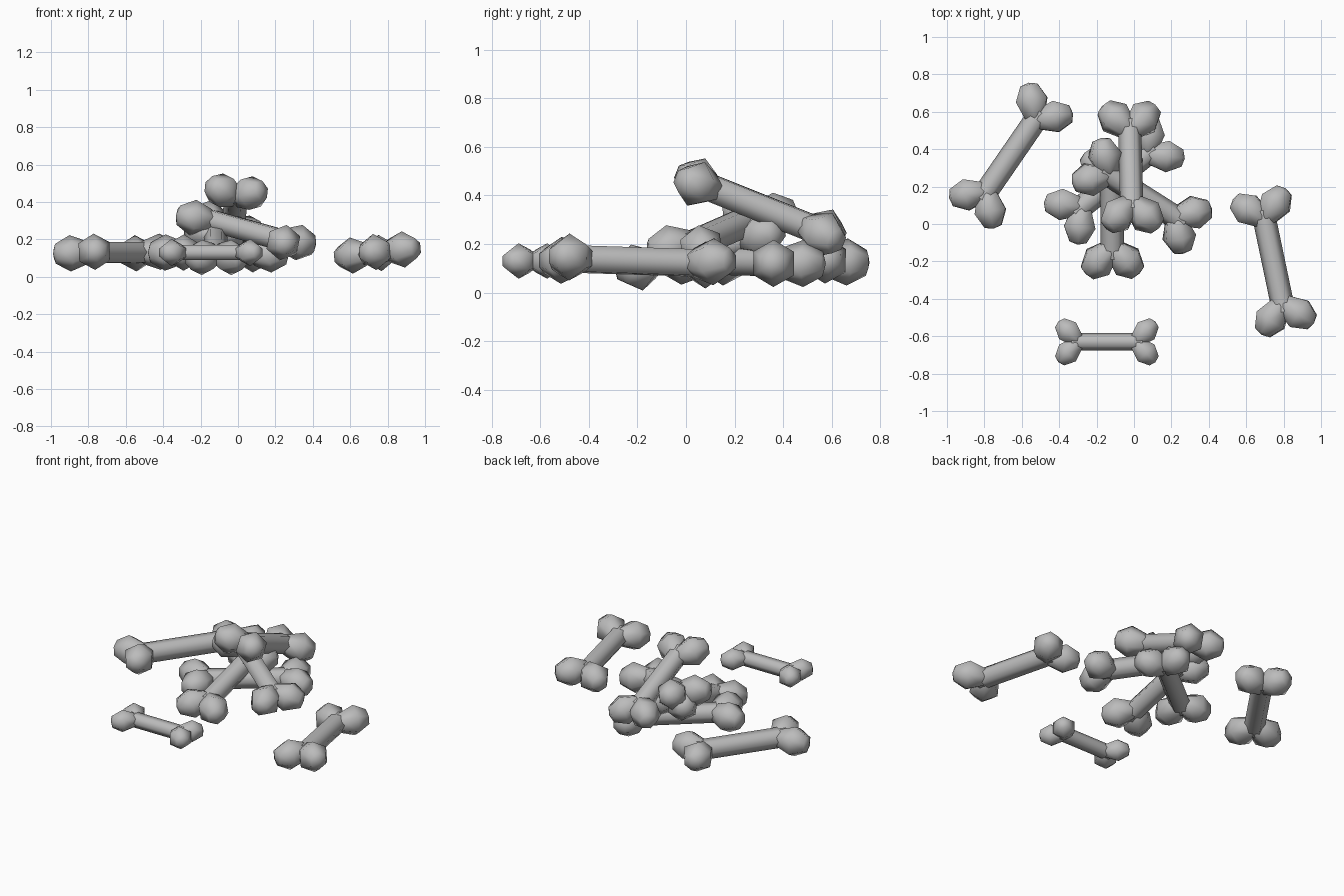
import bpy, bmesh, math
from mathutils import Vector, Matrix

cube = bpy.data.objects.get("Cube")
if cube:
    bpy.data.objects.remove(cube, do_unlink=True)

bone_grey = bpy.data.materials.new("bone_grey")
bone_grey.use_nodes = True
grey = (0.5, 0.5, 0.5, 1)
bone_grey.diffuse_color = grey
bone_grey.node_tree.nodes["Principled BSDF"].inputs["Base Color"].default_value = grey

SIDES = 6
# distance along the axis, radius
KNOB = [(0.0, 0.03), (0.02, 0.047), (0.088, 0.073), (0.148, 0.04), (0.158, 0.0)]
KNOB_REACH = 0.22   # knob middle, from the middle of the bone


def lathe(bm, profile, origin, axis, first):
    """Spin a profile round an axis lying in the flat plane of the bone."""
    across = Vector((first[0], first[1], first[2]))
    other = axis.cross(across)
    rings = []
    for t, r in profile:
        centre = origin + axis * t
        if r == 0:
            rings.append([bm.verts.new(centre)])
            continue
        angles = [math.tau * i / SIDES for i in range(SIDES)]
        rings.append([bm.verts.new(centre + (across * math.cos(a) + other * math.sin(a)) * r)
                      for a in angles])
    for a, b in zip(rings, rings[1:]):
        for i in range(SIDES):
            j = (i + 1) % SIDES
            if len(b) == 1:
                bm.faces.new((a[i], a[j], b[0]))
            else:
                bm.faces.new((a[i], a[j], b[j], b[i]))


def bone(name, start, end, scale=1.33, roll=0):
    start, end = Vector(start), Vector(end)
    half = (end - start).length / 2 / scale
    shift = half - KNOB_REACH
    bm = bmesh.new()
    # Shaft
    reach = half - 0.03
    lathe(bm, [(-reach, 0.047), (reach, 0.047)], Vector(), Vector((1, 0, 0)), (0, 1, 0))
    # Two knobs on each end
    for sx in (-1, 1):
        for sy in (-1, 1):
            axis = Vector((sx, sy, 0)).normalized()
            lathe(bm, KNOB, Vector((sx * (0.148 + shift), -sy * 0.003, 0)), axis, (0, 0, 1))
    bmesh.ops.recalc_face_normals(bm, faces=bm.faces)
    mesh = bpy.data.meshes.new(name)
    bm.to_mesh(mesh)
    bm.free()
    mesh.materials.append(bone_grey)
    obj = bpy.data.objects.new(name, mesh)
    bpy.context.collection.objects.link(obj)
    # Lay the bone between its two end points
    x = (end - start).normalized()
    y = Vector((0, 0, 1)).cross(x).normalized()
    turn = Matrix((x, y, x.cross(y))).transposed().to_4x4()
    obj.matrix_world = (Matrix.Translation((start + end) / 2) @ turn
                        @ Matrix.Rotation(math.radians(roll), 4, 'X') @ Matrix.Scale(scale, 4))
    bpy.ops.object.select_all(action='DESELECT')
    obj.select_set(True)
    bpy.context.view_layer.objects.active = obj
    bpy.ops.object.shade_smooth_by_angle(angle=math.radians(65))


# Scattered bones
bone("right_bone", (-0.84, 0.10, 0.13), (-0.475, 0.63, 0.13), roll=-3)
bone("left_bone", (0.81, -0.51, 0.14), (0.68, 0.11, 0.12), roll=-5)
bone("small_front_bone", (-0.365, -0.63, 0.13), (0.075, -0.63, 0.13), scale=1)

# Heaped bones
bone("heap_low_bone", (-0.35, 0.035, 0.13), (0.14, 0.43, 0.12))
bone("heap_middle_bone", (-0.115, -0.215, 0.10), (-0.12, 0.33, 0.24))
bone("heap_cross_bone", (-0.21, 0.31, 0.32), (0.295, -0.01, 0.18))
bone("heap_top_bone", (-0.01, 0.03, 0.46), (-0.025, 0.58, 0.24), roll=6)
